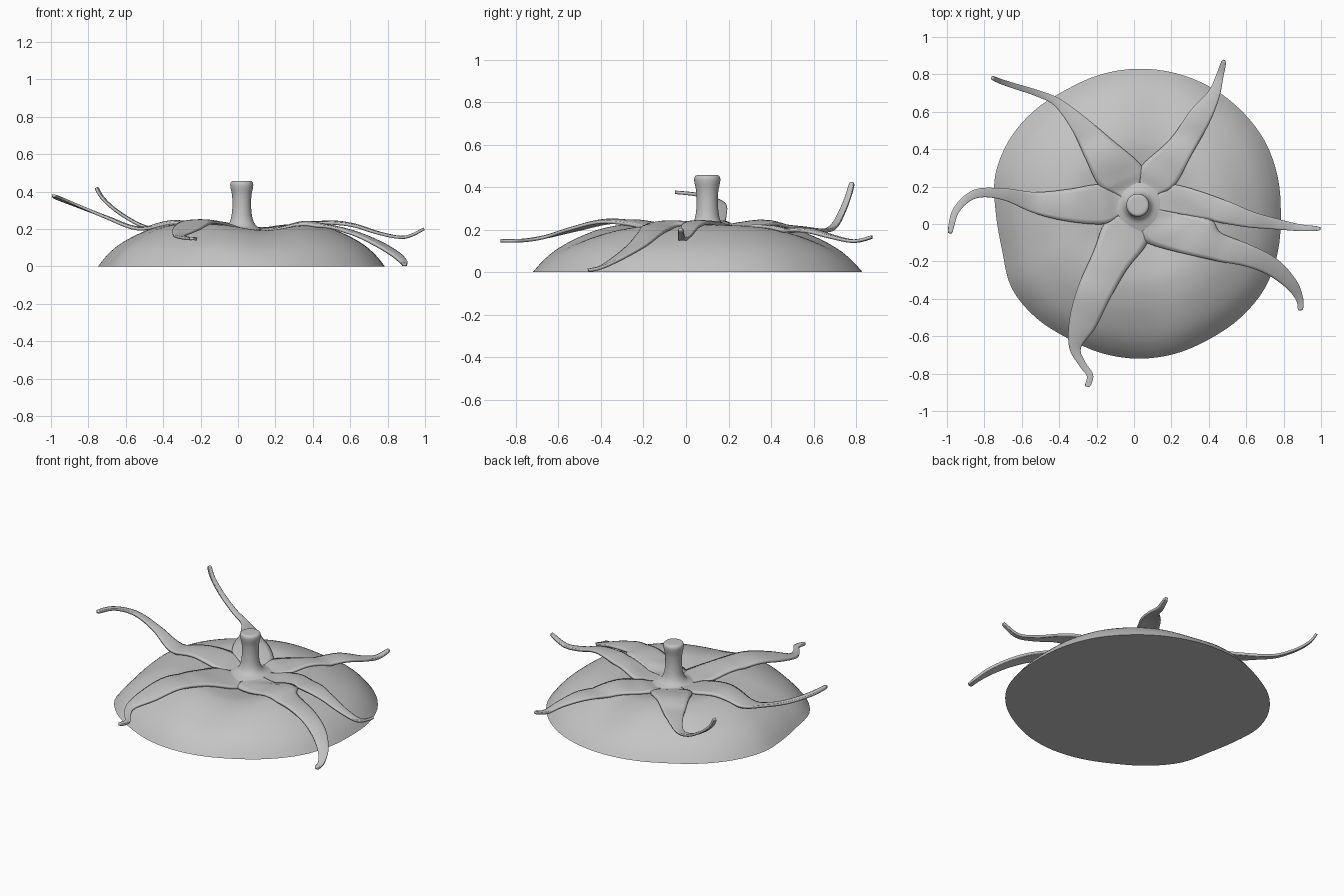
import bpy, bmesh, math
from mathutils import Vector

if "Cube" in bpy.data.objects:
    bpy.data.objects.remove(bpy.data.objects["Cube"])

grey = bpy.data.materials.new("plain grey")
grey.diffuse_color = (0.55, 0.55, 0.55, 1)
grey.use_nodes = True
grey.node_tree.nodes["Principled BSDF"].inputs["Base Color"].default_value = grey.diffuse_color

BODY = Vector((0.02, 0.05))
HUB = Vector((0.02, 0.10))
# rim radius every 15 degrees, and dome profile as (fraction of rim, height)
RIM = [.765, .775, .785, .785, .785, .783, .78, .775, .77, .785, .795, .79,
       .758, .75, .78, .775, .76, .765, .77, .77, .768, .778, .785, .775]
DOME = [(0, .185), (.1, .187), (.22, .197), (.35, .217), (.48, .226), (.62, .204),
        (.75, .162), (.86, .112), (.94, .057), (1, 0)]


def catmull(p0, p1, p2, p3, t):
    return 0.5 * (2 * p1 + (p2 - p0) * t + (2 * p0 - 5 * p1 + 4 * p2 - p3) * t * t
                  + (3 * p1 - p0 - 3 * p2 + p3) * t ** 3)


def smooth_path(pts, steps):
    ext = [pts[0]] + pts + [pts[-1]]
    out = []
    for i in range(len(pts) - 1):
        out += [catmull(*ext[i:i + 4], k / steps) for k in range(steps)]
    return out + [pts[-1]]


def rim_radius(angle):
    n = len(RIM)
    f = (angle / math.tau * n) % n
    i = int(f)
    return catmull(*[RIM[(i + k) % n] for k in (-1, 0, 1, 2)], f - i)


PROFILE = smooth_path([Vector(p) for p in DOME], 5)


def groove(x):
    """Shallow front-to-back valley between the two lobes."""
    return 1 - .15 * math.exp(-((x - .14) / .16) ** 2)


def dome_height(x, y):
    d = Vector((x, y)) - BODY
    f = d.length / rim_radius(math.atan2(d.y, d.x))
    for a, b in zip(PROFILE, PROFILE[1:]):
        if f <= b.x:
            return (a.y + (b.y - a.y) * (f - a.x) / (b.x - a.x)) * groove(x)
    return -1


def finish(name, bm, angle=40):
    bmesh.ops.remove_doubles(bm, verts=bm.verts, dist=1e-5)
    bmesh.ops.recalc_face_normals(bm, faces=bm.faces)
    mesh = bpy.data.meshes.new(name)
    bm.to_mesh(mesh)
    bm.free()
    mesh.materials.append(grey)
    ob = bpy.data.objects.new(name, mesh)
    bpy.context.collection.objects.link(ob)
    bpy.ops.object.select_all(action='DESELECT')
    ob.select_set(True)
    bpy.context.view_layer.objects.active = ob
    bpy.ops.object.shade_smooth_by_angle(angle=math.radians(angle))
    return ob


def skin(bm, rows, closed):
    vs = [[bm.verts.new(p) for p in row] for row in rows]
    n = len(rows[0])
    for a, b in zip(vs, vs[1:]):
        for i in range(n if closed else n - 1):
            j = (i + 1) % n
            bm.faces.new((a[i], a[j], b[j], b[i]))
    return vs


# dome-shaped fruit slice with a flat cut underneath
bm = bmesh.new()
rows = []
N = 96
for p in PROFILE[1:]:
    ring = []
    for i in range(N):
        a = math.tau * i / N
        r = p.x * rim_radius(a)
        x = BODY.x + r * math.cos(a)
        ring.append((x, BODY.y + r * math.sin(a), max(p.y * groove(x), 0)))
    rows.append(ring)
vs = skin(bm, rows, True)
bm.faces.new(vs[0])
bm.faces.new(vs[-1])
finish("fruit_slice", bm)

# stem with flared foot and rounded top
bm = bmesh.new()
stem = [(.17, .183), (.12, .198), (.08, .215), (.058, .255), (.05, .32), (.052, .38),
        (.06, .42), (.061, .442), (.052, .455), (.03, .457)]
rows = [[(HUB.x + p.x * math.cos(math.tau * i / 32), HUB.y + p.x * math.sin(math.tau * i / 32), p.y)
         for i in range(32)] for p in smooth_path([Vector(p) for p in stem], 4)]
vs = skin(bm, rows, True)
bm.faces.new(vs[0])
bm.faces.new(vs[-1])
finish("stem", bm, 60)


def sepal(name, left, right, path):
    """Leaf from the hub, between two notches, along (x, y, width, z) points."""
    a, b = Vector(left), Vector(right)
    lefts, rights = [], []
    for t in (0.05, 0.55, 1):
        for side, v in ((lefts, a), (rights, b)):
            q = HUB.lerp(v, t)
            flat = dome_height(q.x, q.y) + .006
            side.append(Vector((q.x, q.y, max(flat, .2 - .02 * t) if t < 1 else flat)))
    mids = [(a + b) / 2] + [Vector(p[:2]) for p in path]
    for i, (x, y, w, z) in enumerate(path, 1):
        d = (mids[min(i + 1, len(mids) - 1)] - mids[i - 1]).normalized()
        side = Vector((-d.y, d.x, 0)) * w / 2
        lefts.append(Vector((x, y, z)) + side)
        rights.append(Vector((x, y, z)) - side)
    rows = []
    for i, (l, r) in enumerate(zip(smooth_path(lefts, 6), smooth_path(rights, 6))):
        arch = .05 * (l - r).length * min(1, max(0, (i - 6) / 12))
        row = []
        for k in range(9):
            s = k / 8
            p = l.lerp(r, s)
            p.z = max(p.z, dome_height(p.x, p.y) + .006)
            p.z += arch * (1 - (2 * s - 1) ** 2)      # gentle arch across
            row.append(p)
        rows.append(row)
    # narrow the last rows so the tip is rounded
    for row, f in zip(rows[-3:], (.97, .88, .6)):
        c = row[4].copy()
        row[:] = [c + (p - c) * f for p in row]
    bm = bmesh.new()
    skin(bm, rows, False)
    ob = finish(name, bm, 60)
    if sum(p.normal.z for p in ob.data.polygons) < 0:
        ob.data.flip_normals()
    m = ob.modifiers.new("thickness", 'SOLIDIFY')
    m.thickness = .015
    m.offset = 0


# notches between neighbouring leaves, counter-clockwise from the back
back, back_right, right = (.04, .31), (.22, .21), (.41, .02)
front, left, back_left = (.07, -.10), (-.16, 0), (-.19, .21)

sepal("sepal_back_right", back, back_right,
      [(.25, .41, .14, .19), (.35, .57, .12, .195), (.425, .69, .065, .165),
       (.458, .79, .038, .145), (.482, .875, .026, .165)])
sepal("sepal_right", back_right, right,
      [(.48, .065, .12, .232), (.62, .025, .085, .218), (.76, .0, .055, .175),
       (.89, -.02, .034, .155), (.995, -.025, .024, .20)])
sepal("sepal_front_right", right, front,
      [(.44, -.12, .15, .215), (.61, -.17, .115, .18), (.74, -.23, .095, .125),
       (.84, -.32, .065, .065), (.885, -.40, .037, .022), (.89, -.46, .028, .008)])
sepal("sepal_front", front, left,
      [(-.13, -.2, .2, .22), (-.215, -.37, .18, .235), (-.275, -.53, .145, .2),
       (-.315, -.66, .06, .165), (-.275, -.75, .035, .15), (-.235, -.81, .032, .147),
       (-.25, -.87, .03, .147)])
sepal("sepal_left", left, back_left,
      [(-.35, .1, .17, .222), (-.53, .115, .11, .2), (-.7, .16, .06, .26),
       (-.85, .16, .045, .32), (-.95, .075, .034, .36), (-.985, -.05, .027, .375)])
sepal("sepal_back_left", back_left, back,
      [(-.19, .40, .17, .212), (-.29, .53, .10, .205), (-.41, .65, .045, .195),
       (-.52, .70, .032, .22), (-.64, .738, .028, .29), (-.72, .765, .025, .36),
       (-.757, .782, .024, .42)])
